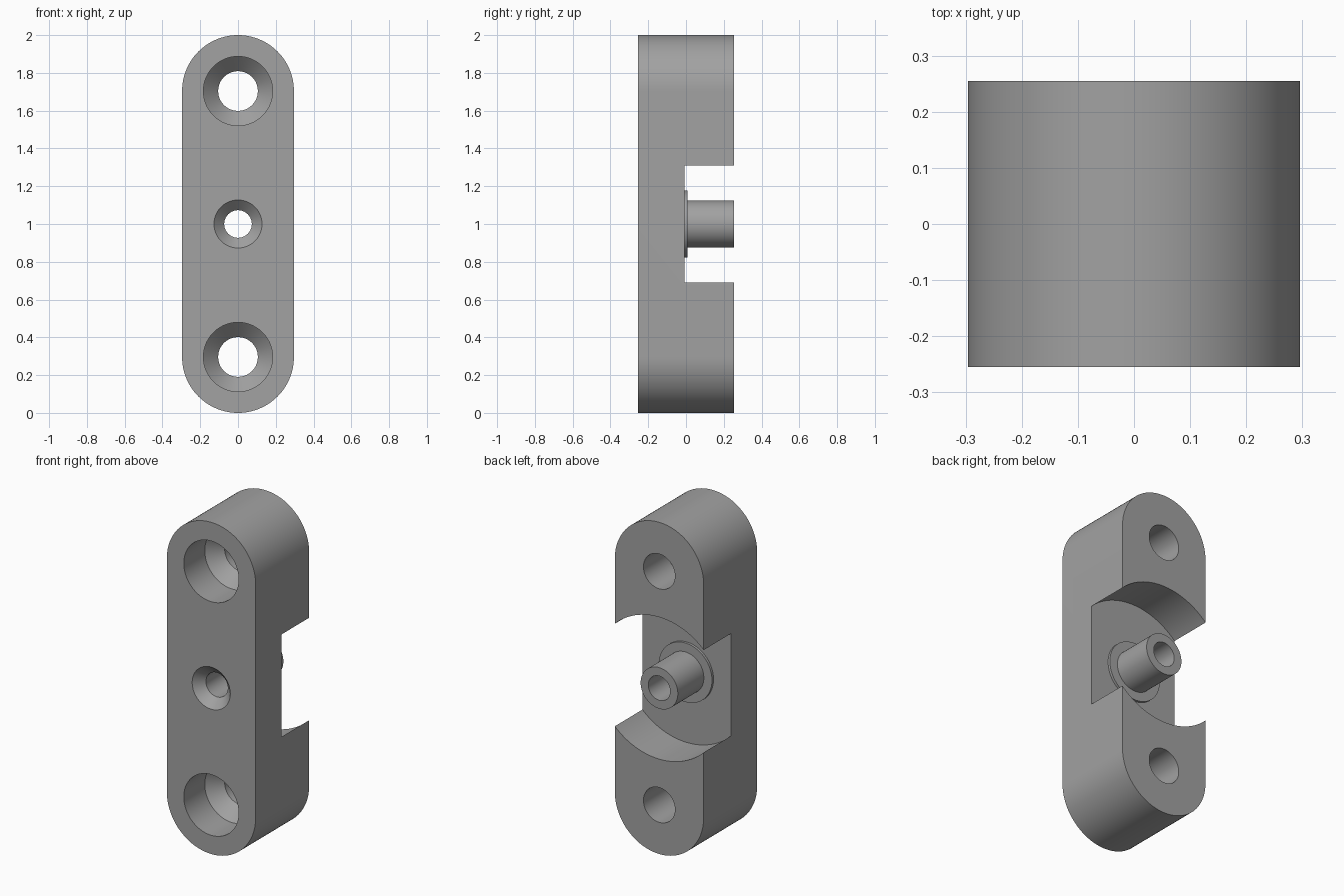
import bpy, bmesh, math

if "Cube" in bpy.data.objects:
    bpy.data.objects.remove(bpy.data.objects["Cube"])

HALF_Y = 0.255      # half thickness
R_END = 0.296       # radius of the rounded ends
Z_LOW, Z_HIGH = R_END, 2 - R_END
SEG = 96

grey = bpy.data.materials.new("grey metal")
grey.diffuse_color = (0.36, 0.36, 0.36, 1)
grey.use_nodes = True
grey.node_tree.nodes["Principled BSDF"].inputs["Base Color"].default_value = grey.diffuse_color


def make_object(name, bm):
    bmesh.ops.recalc_face_normals(bm, faces=bm.faces)
    mesh = bpy.data.meshes.new(name)
    bm.to_mesh(mesh)
    bm.free()
    mesh.materials.append(grey)
    obj = bpy.data.objects.new(name, mesh)
    bpy.context.collection.objects.link(obj)
    return obj


def lathe_y(name, profile, z, closed=False):
    """Revolve (radius, y) points about a y-parallel axis at height z."""
    bm = bmesh.new()
    rings = []
    for r, y in profile:
        angles = [2 * math.pi * i / SEG for i in range(SEG)]
        rings.append([bm.verts.new((r * math.cos(a), y, z + r * math.sin(a))) for a in angles])
    pairs = list(zip(rings, rings[1:]))
    if closed:
        pairs.append((rings[-1], rings[0]))
    else:
        bm.faces.new(rings[0])
        bm.faces.new(rings[-1])
    for a, b in pairs:
        for i in range(SEG):
            j = (i + 1) % SEG
            bm.faces.new((a[i], a[j], b[j], b[i]))
    return make_object(name, bm)


# Body: upright bar with two rounded ends
bm = bmesh.new()
outline = []
for start, zc in ((0, Z_HIGH), (math.pi, Z_LOW)):
    for i in range(SEG // 2 + 1):
        a = start + math.pi * i / (SEG // 2)
        outline.append(bm.verts.new((R_END * math.cos(a), -HALF_Y, zc + R_END * math.sin(a))))
face = bm.faces.new(outline)
ext = bmesh.ops.extrude_face_region(bm, geom=[face])
new_verts = [g for g in ext["geom"] if isinstance(g, bmesh.types.BMVert)]
bmesh.ops.translate(bm, verts=new_verts, vec=(0, 2 * HALF_Y, 0))
body = make_object("mounting_bar", bm)

# Round rear pocket that leaves the collar and hollow boss standing
cutters = [lathe_y("pocket_cutter", [
    (0.124, 0.4), (0.124, 0.007), (0.178, 0.007),
    (0.178, -0.008), (0.428, -0.008), (0.428, 0.4)], 1.0, closed=True)]

# Central countersunk through hole
cutters.append(lathe_y("centre_hole_cutter", [
    (0.172, -0.3), (0.073, -0.201), (0.073, 0.4)], 1.0))

# Deep recessed screw holes near both ends
for z in (Z_LOW, Z_HIGH):
    cutters.append(lathe_y("screw_hole_cutter", [
        (0.183, -0.4), (0.183, -HALF_Y + 0.2),
        (0.105, -HALF_Y + 0.278), (0.105, 0.4)], z))

bpy.context.view_layer.objects.active = body
body.select_set(True)
for cutter in cutters:
    mod = body.modifiers.new("cut", 'BOOLEAN')
    mod.operation = 'DIFFERENCE'
    mod.solver = 'EXACT'
    mod.object = cutter
    bpy.ops.object.modifier_apply(modifier=mod.name)
    bpy.data.objects.remove(cutter)

bpy.ops.object.shade_smooth_by_angle(angle=math.radians(30))
